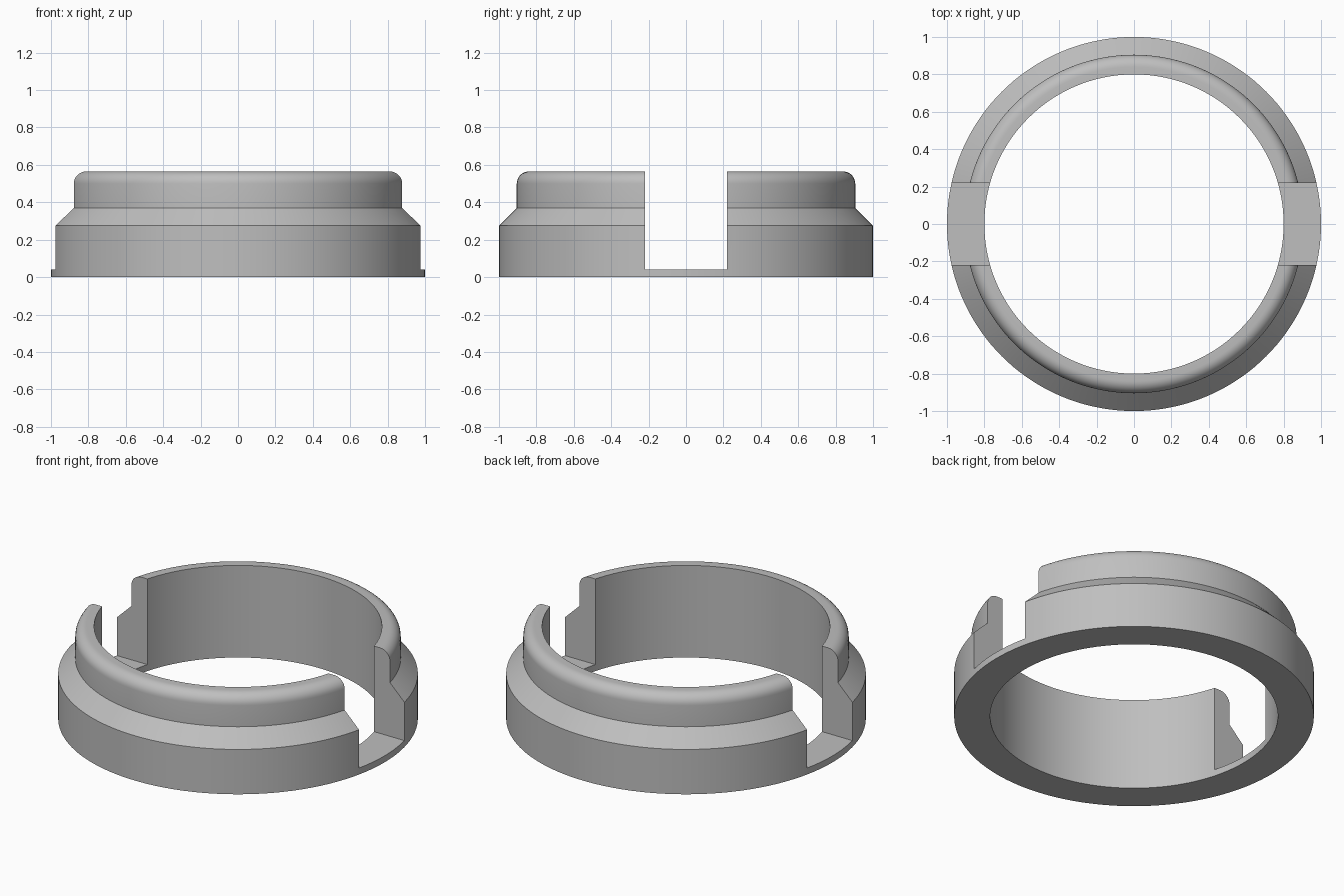
import bpy, bmesh
from math import sin, cos, pi, radians

default = bpy.data.objects.get("Cube")
if default:
    bpy.data.objects.remove(default, do_unlink=True)

SEGMENTS = 144
INNER, OUTER, NECK = 0.8, 1.0, 0.905
HEIGHT, FILLET = 0.565, 0.065
SLOT_HALF, SLOT_FLOOR = 0.22, 0.04

grey = bpy.data.materials.new("plain_grey")
grey.use_nodes = True
colour = (0.52, 0.52, 0.52, 1)
grey.diffuse_color = colour
grey.node_tree.nodes["Principled BSDF"].inputs["Base Color"].default_value = colour


def make_object(name, bm):
    bmesh.ops.recalc_face_normals(bm, faces=bm.faces)
    mesh = bpy.data.meshes.new(name)
    bm.to_mesh(mesh)
    bm.free()
    obj = bpy.data.objects.new(name, mesh)
    bpy.context.collection.objects.link(obj)
    return obj


def lathe(name, profile):
    """Turn a closed (radius, height) profile around z."""
    bm = bmesh.new()
    rings = []
    for i in range(SEGMENTS):
        a = 2 * pi * i / SEGMENTS
        rings.append([bm.verts.new((r * cos(a), r * sin(a), z)) for r, z in profile])
    n = len(profile)
    for i in range(SEGMENTS):
        here, after = rings[i], rings[(i + 1) % SEGMENTS]
        for j in range(n):
            k = (j + 1) % n
            bm.faces.new((here[j], after[j], after[k], here[k]))
    return make_object(name, bm)


# Stepped collar with a sloped shoulder and a rounded outer rim
profile = [(INNER, 0), (OUTER, 0), (OUTER, 0.275), (NECK, 0.37)]
for i in range(9):
    a = pi / 2 * i / 8
    profile.append((NECK - FILLET + FILLET * cos(a), HEIGHT - FILLET + FILLET * sin(a)))
profile.append((INNER, HEIGHT))
collar = lathe("slotted_collar", profile)
collar.data.materials.append(grey)

# Slot through both sides, leaving a thin floor
bm = bmesh.new()
bmesh.ops.create_cube(bm, size=1)
for v in bm.verts:
    v.co.x *= 3
    v.co.y *= 2 * SLOT_HALF
    v.co.z = SLOT_FLOOR if v.co.z < 0 else 1
cutter = make_object("slot_cutter", bm)
cutter.data.materials.append(grey)
cutter.hide_render = True

cut = collar.modifiers.new("side_slots", 'BOOLEAN')
cut.operation = 'DIFFERENCE'
cut.solver = 'EXACT'
cut.object = cutter
bpy.ops.object.select_all(action='DESELECT')
collar.select_set(True)
bpy.context.view_layer.objects.active = collar
bpy.ops.object.modifier_apply(modifier=cut.name)
bpy.data.objects.remove(cutter, do_unlink=True)
bpy.ops.object.shade_smooth_by_angle(angle=radians(30))
